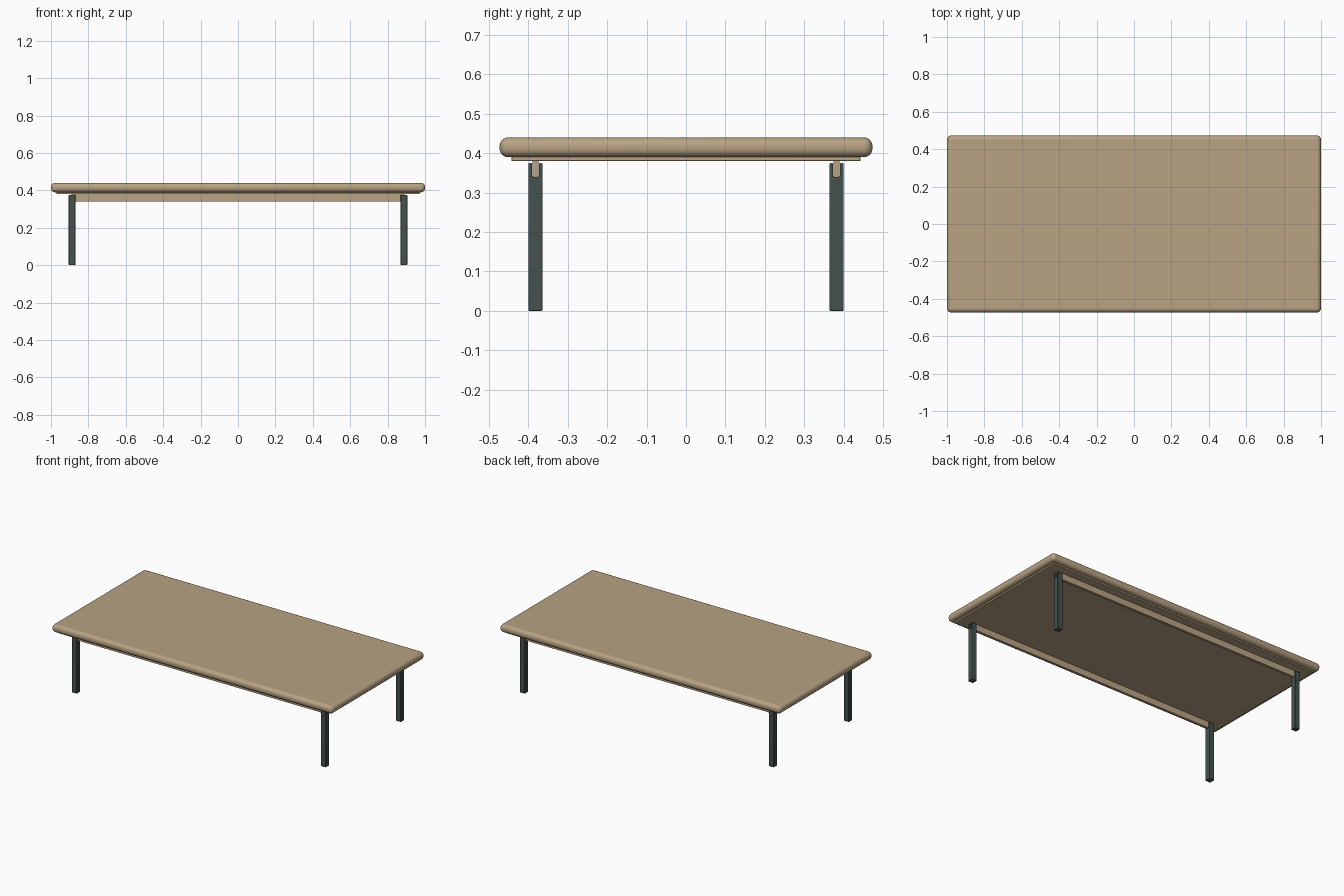
import bpy, bmesh

if "Cube" in bpy.data.objects:
    bpy.data.objects.remove(bpy.data.objects["Cube"])


def material(name, color):
    m = bpy.data.materials.new(name)
    m.diffuse_color = (*color, 1)
    m.use_nodes = True
    m.node_tree.nodes["Principled BSDF"].inputs["Base Color"].default_value = m.diffuse_color
    return m


wood = material("light wood", (0.48, 0.365, 0.23))
metal = material("dark green metal", (0.058, 0.084, 0.076))


def finish(obj, mat, bevel, segments):
    obj.data.materials.append(mat)
    if bevel:
        mod = obj.modifiers.new("round edges", 'BEVEL')
        mod.width = bevel
        mod.segments = segments
        mod.limit_method = 'ANGLE'
    bpy.ops.object.select_all(action='DESELECT')
    obj.select_set(True)
    bpy.context.view_layer.objects.active = obj
    bpy.ops.object.shade_smooth_by_angle()


def box(name, lo, hi, mat, bevel=0, segments=1):
    bpy.ops.mesh.primitive_cube_add(size=1, location=[(a + b) / 2 for a, b in zip(lo, hi)])
    obj = bpy.context.object
    obj.name = name
    obj.scale = [b - a for a, b in zip(lo, hi)]
    bpy.ops.object.transform_apply(location=False, rotation=False, scale=True)
    finish(obj, mat, bevel, segments)


# Leg with a slot across its top that receives the rail
def leg(name, x, y):
    w, s, top, slot = 0.018, 0.0085, 0.375, 0.34
    profile = [(-w, 0), (w, 0), (w, top), (s, top), (s, slot),
               (-s, slot), (-s, top), (-w, top)]
    bm = bmesh.new()
    face = bm.faces.new([bm.verts.new((x - w, y + py, pz)) for py, pz in profile])
    ext = bmesh.ops.extrude_face_region(bm, geom=[face])
    verts = [v for v in ext["geom"] if isinstance(v, bmesh.types.BMVert)]
    bmesh.ops.translate(bm, verts=verts, vec=(2 * w, 0, 0))
    bmesh.ops.recalc_face_normals(bm, faces=bm.faces)
    mesh = bpy.data.meshes.new(name)
    bm.to_mesh(mesh)
    bm.free()
    obj = bpy.data.objects.new(name, mesh)
    bpy.context.collection.objects.link(obj)
    finish(obj, metal, 0.003, 2)


# Rounded table top and the thin board under it
box("table_top", (-1, -0.473, 0.39), (1, 0.473, 0.44), wood, 0.022, 6)
box("under_board", (-0.97, -0.443, 0.38), (0.97, 0.443, 0.391), wood, 0.002, 2)

# Long rails and legs
for side, y in (("front", -0.382), ("back", 0.382)):
    box(side + "_rail", (-0.89, y - 0.008, 0.34), (0.89, y + 0.008, 0.381), wood)
    for end, x in (("left", -0.887), ("right", 0.887)):
        leg(f"{side}_{end}_leg", x, y)
